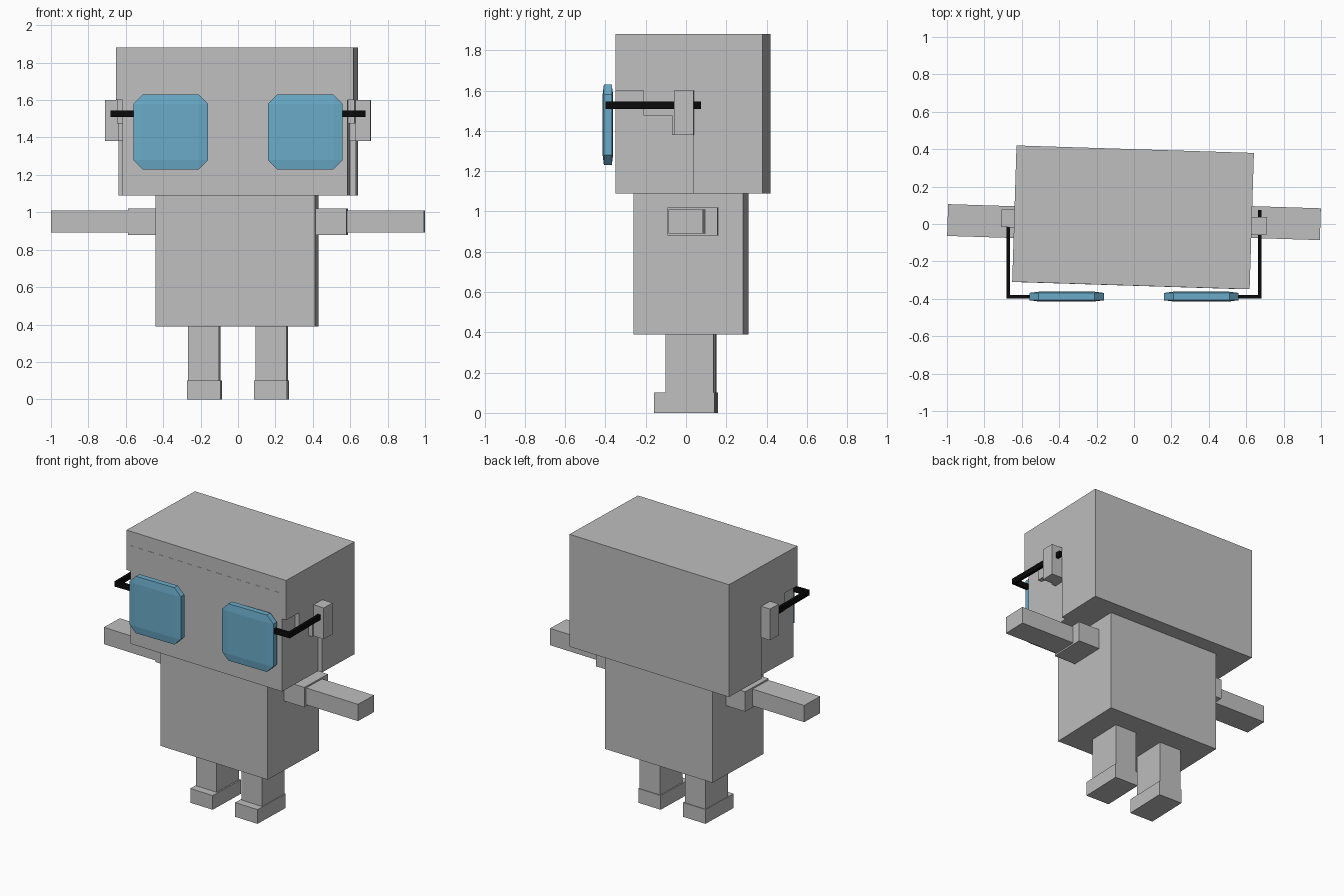
import bpy
import bmesh
import math
from mathutils import Matrix

cube = bpy.data.objects.get("Cube")
if cube:
    bpy.data.objects.remove(cube, do_unlink=True)

TURN = math.radians(-1.8)  # the whole figure stands slightly turned


def material(name, color):
    m = bpy.data.materials.new(name)
    m.use_nodes = True
    m.diffuse_color = (*color, 1)
    m.node_tree.nodes["Principled BSDF"].inputs["Base Color"].default_value = (*color, 1)
    return m


GREY = material("light grey", (0.52, 0.52, 0.52))
BLUE = material("lens blue", (0.145, 0.41, 0.59))
BLACK = material("frame black", (0.003, 0.003, 0.003))


def finish(name, bm, mat, loc, turn):
    bmesh.ops.recalc_face_normals(bm, faces=bm.faces)
    mesh = bpy.data.meshes.new(name)
    bm.to_mesh(mesh)
    bm.free()
    mesh.materials.append(mat)
    ob = bpy.data.objects.new(name, mesh)
    ob.location = loc
    ob.rotation_euler.z = turn
    bpy.context.collection.objects.link(ob)
    return ob


def box(name, center, size, mat=GREY, turn=TURN, bevel=0):
    bm = bmesh.new()
    bmesh.ops.create_cube(bm, size=1)
    if bevel:
        bmesh.ops.bevel(bm, geom=bm.edges[:], offset=bevel, segments=1,
                        affect='EDGES', profile=0.5)
    bmesh.ops.transform(bm, matrix=Matrix.Diagonal((*size, 1)), verts=bm.verts)
    return finish(name, bm, mat, center, turn)


def prism(name, profile, half, loc):
    """Extrude a (y, z) side profile across the width."""
    bm = bmesh.new()
    face = bm.faces.new([bm.verts.new((-half, y, z)) for y, z in profile])
    ext = bmesh.ops.extrude_face_region(bm, geom=[face])
    moved = [g for g in ext["geom"] if isinstance(g, bmesh.types.BMVert)]
    bmesh.ops.translate(bm, vec=(2 * half, 0, 0), verts=moved)
    return finish(name, bm, GREY, loc, TURN)


# Head, with a hair shell stepping down at the sides
box("head", (-0.005, 0.02, 1.435), (1.205, 0.70, 0.69))
hair = [(-0.364, 1.88), (-0.364, 1.60), (-0.225, 1.60), (-0.225, 1.475),
        (-0.085, 1.475), (-0.085, 1.38), (0.02, 1.38), (0.02, 1.09),
        (0.365, 1.09), (0.365, 1.88)]
prism("hair", hair, 0.635, (-0.005, 0.035, 0))

# Body
box("body", (-0.005, 0.025, 0.745), (0.853, 0.545, 0.71))

for side, s in (("left", 1), ("right", -1)):
    # Ears, arms and legs
    box(side + "_ear", (s * 0.665, 0.01 - s * 0.02, 1.49), (0.09, 0.095, 0.22))
    box(side + "_sleeve", (s * 0.49, 0.04 - s * 0.005, 0.95), (0.19, 0.25, 0.14))
    box(side + "_arm", (s * 0.768, 0.01 - s * 0.004, 0.95), (0.457, 0.17, 0.118))
    box(side + "_leg", (s * 0.18, 0.025 - s * 0.005, 0.20), (0.165, 0.24, 0.39))
    box(side + "_foot", (s * 0.178, -s * 0.005, 0.05), (0.178, 0.3, 0.10))
    # Glasses
    box(side + "_lens", (s * 0.36, -0.388, 1.43), (0.4, 0.052, 0.4), BLUE, 0, 0.125)
    box(side + "_frame_front", (s * 0.61, -0.389, 1.527), (0.14, 0.02, 0.037), BLACK, 0)
    box(side + "_frame_temple", (s * 0.672, -0.162, 1.527), (0.02, 0.474, 0.037), BLACK, 0)
